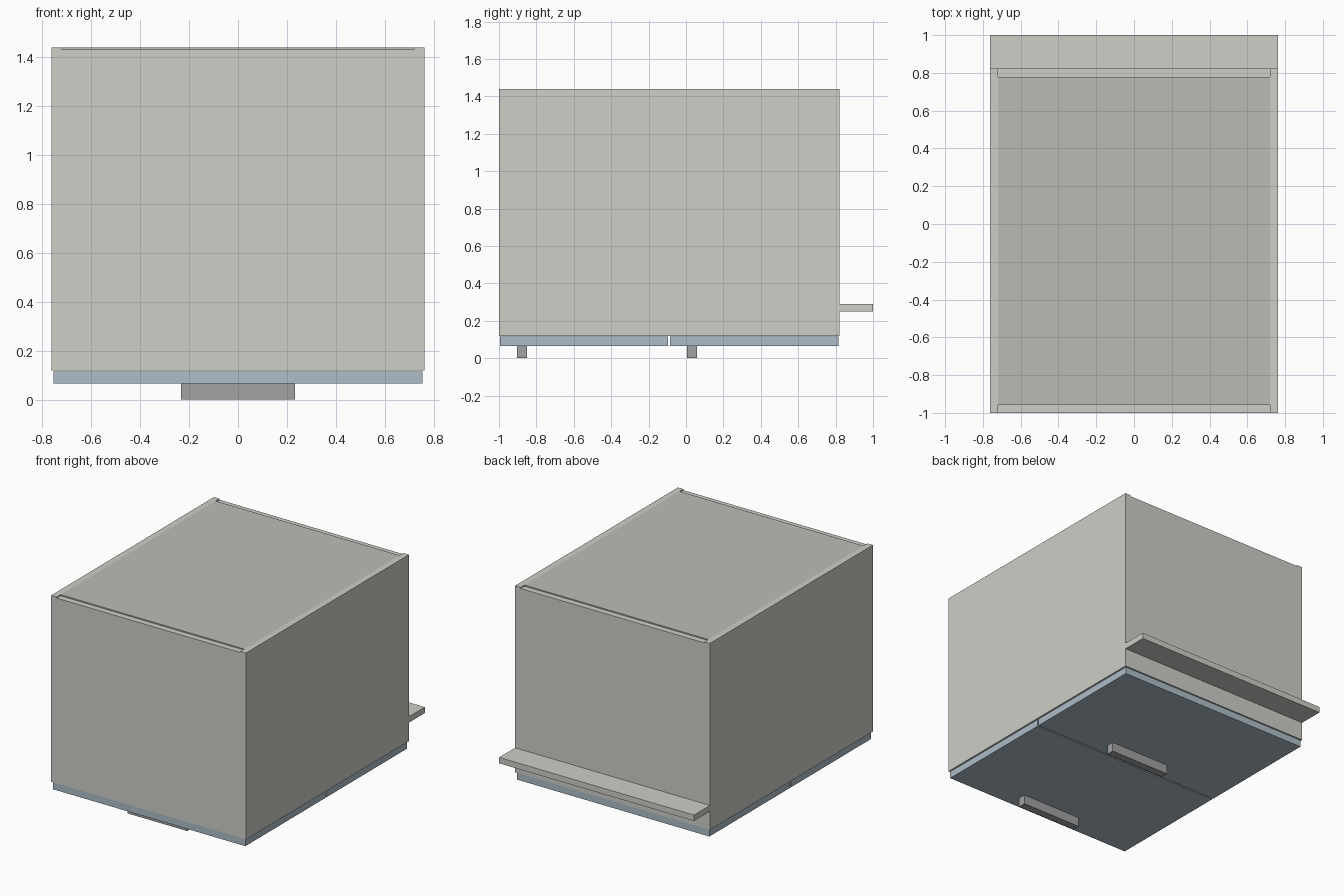
import bpy

if "Cube" in bpy.data.objects:
    bpy.data.objects.remove(bpy.data.objects["Cube"])


def material(name, rgb):
    m = bpy.data.materials.new(name)
    m.diffuse_color = (*rgb, 1)
    m.use_nodes = True
    m.node_tree.nodes["Principled BSDF"].inputs["Base Color"].default_value = m.diffuse_color
    return m


def box(name, x, y, z, mat=None):
    """Box from (min, max) ranges on each axis."""
    bpy.ops.mesh.primitive_cube_add(size=1, location=[sum(r) / 2 for r in (x, y, z)])
    ob = bpy.context.object
    ob.name = name
    ob.scale = [r[1] - r[0] for r in (x, y, z)]
    bpy.ops.object.transform_apply(location=False, rotation=False, scale=True)
    if mat:
        ob.data.materials.append(mat)
    return ob


carcass = material("carcass_grey", (0.62, 0.62, 0.58))
panel = material("panel_grey", (0.50, 0.50, 0.47))
blue = material("front_blue_grey", (0.42, 0.51, 0.58))
metal = material("handle_grey", (0.36, 0.36, 0.37))

W, T = 0.763, 0.043            # half width, board thickness
Y0, Y1 = -1.0, 0.822           # cabinet top and bottom ends (lying on its front)
Z0, Z1 = 0.118, 1.438          # open front and back of the carcass

# Carcass side boards
for side, s in (("left", -1), ("right", 1)):
    box(side + "_side_board", sorted((s * W, s * (W - T))), (Y0, Y1), (Z0, Z1), carcass)

# End boards, stopping slightly short of the back
inner = (-(W - T), W - T)
box("top_board", inner, (Y0, Y0 + T), (Z0, Z1 - 0.008), carcass)
box("bottom_board", inner, (Y1 - T, Y1), (Z0, Z1 - 0.008), carcass)

# Back panel, flush with the side boards
box("back_panel", inner, (Y0 + T, Y1 - T), (Z1 - 0.03, Z1), panel)

# Recessed plinth board
box("plinth", (-W, W), (Y1, 1.0), (0.249, 0.291), carcass)

# Two drawer fronts with bar handles
for name, y0, y1 in (("upper", -0.994, -0.095), ("lower", -0.085, 0.815)):
    box(name + "_drawer_front", (-0.754, 0.754), (y0, y1), (0.066, 0.115), blue)
    box(name + "_handle", (-0.234, 0.234), (y0 + 0.09, y0 + 0.145), (0, 0.066), metal)
